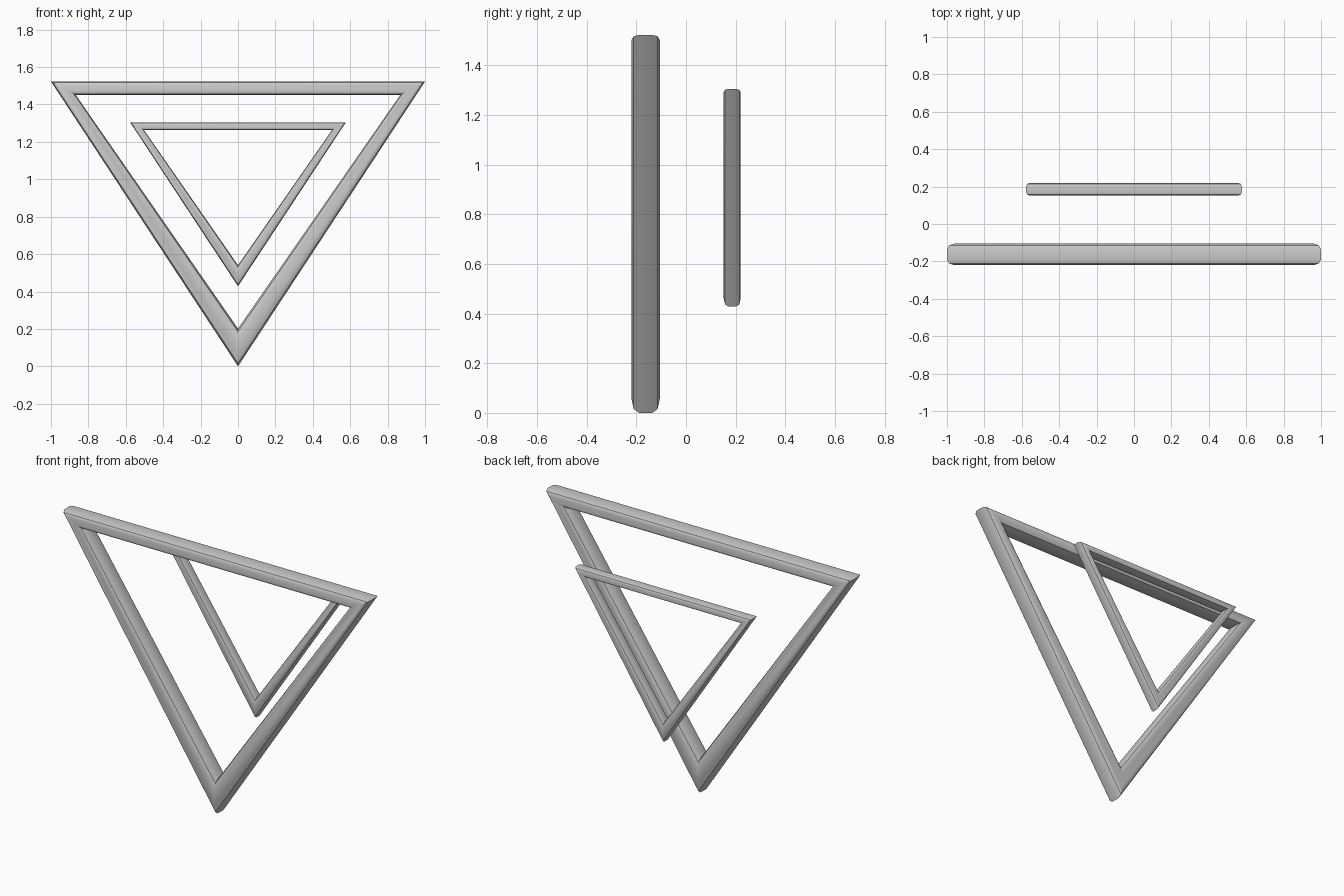
import bpy, math

if "Cube" in bpy.data.objects:
    bpy.data.objects.remove(bpy.data.objects["Cube"])

# Rounded-rectangle section: (fraction from outer to inner edge, fraction of depth)
quarter = [(0.0, 0.27), (0.08, 0.08), (0.29, 0.0)]
half = quarter + [(1 - u, v) for u, v in reversed(quarter)]
SECTION = half + [(u, 1 - v) for u, v in reversed(half)]


def triangle_frame(name, outer, inner, y0, y1):
    """Sweep the section round three mitred corners."""
    n = len(SECTION)
    verts = []
    for (ox, oz), (ix, iz) in zip(outer, inner):
        for u, v in SECTION:
            verts.append((ox + (ix - ox) * u, y0 + (y1 - y0) * v, oz + (iz - oz) * u))
    faces = []
    for c in range(3):
        a, b = c * n, (c + 1) % 3 * n
        for k in range(n):
            j = (k + 1) % n
            faces.append((a + k, a + j, b + j, b + k))
    mesh = bpy.data.meshes.new(name)
    mesh.from_pydata(verts, [], faces)
    mesh.update()
    obj = bpy.data.objects.new(name, mesh)
    bpy.context.collection.objects.link(obj)
    # Consistent outward normals and smooth shading
    bpy.ops.object.select_all(action='DESELECT')
    obj.select_set(True)
    bpy.context.view_layer.objects.active = obj
    bpy.ops.object.mode_set(mode='EDIT')
    bpy.ops.mesh.select_all(action='SELECT')
    bpy.ops.mesh.normals_make_consistent(inside=False)
    bpy.ops.object.mode_set(mode='OBJECT')
    bpy.ops.object.shade_smooth_by_angle(angle=math.radians(40))
    return obj


def corners(half_width, top, bottom):
    return [(-half_width, top), (half_width, top), (0, bottom)]


# Large front frame
triangle_frame("large_frame", corners(1.0, 1.523, 0.0),
               corners(0.867, 1.45, 0.202), -0.22, -0.105)
# Small rear frame
triangle_frame("small_frame", corners(0.577, 1.305, 0.428),
               corners(0.503, 1.264, 0.541), 0.152, 0.22)
